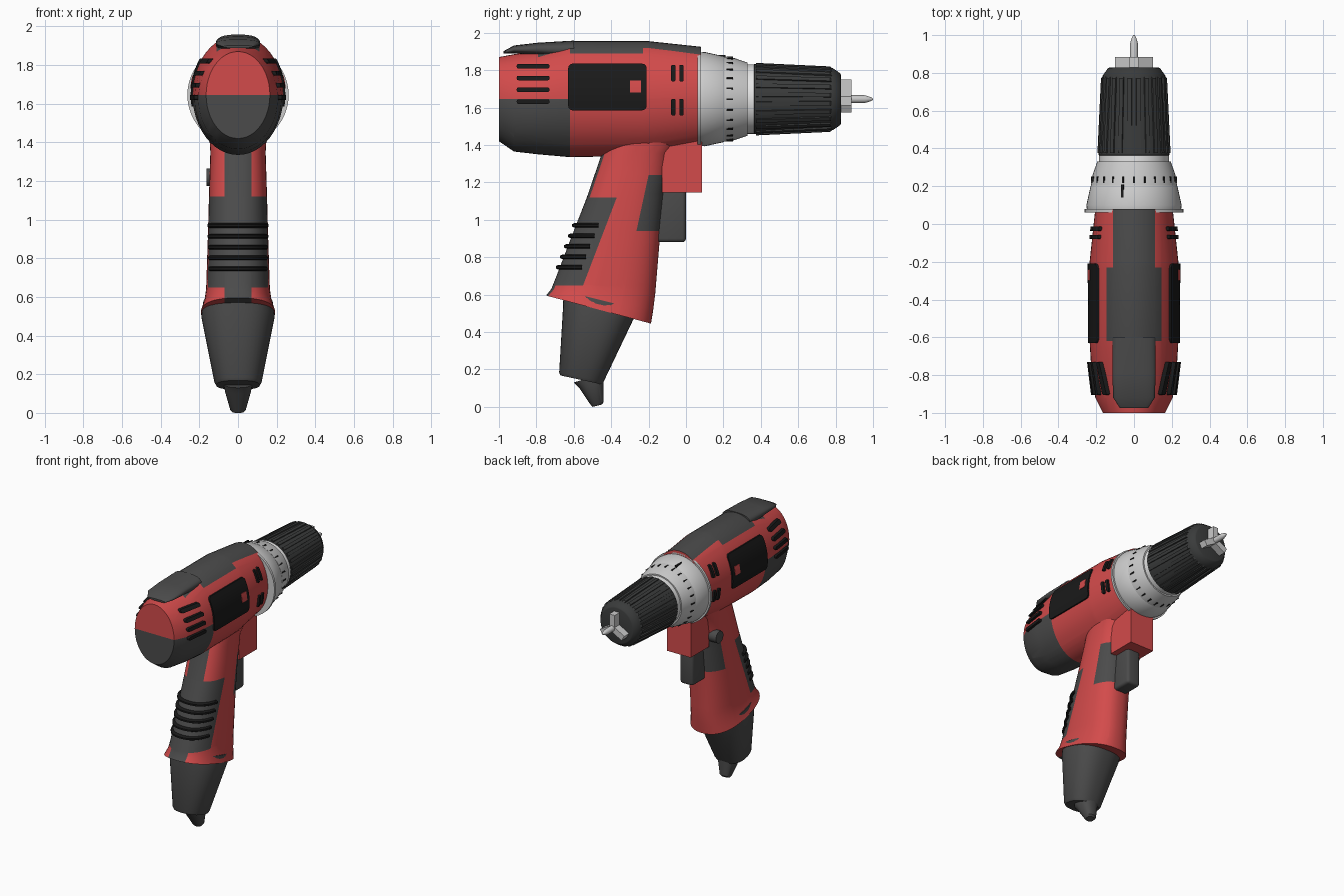
import bpy, bmesh, math
from mathutils import Vector, Matrix

cube = bpy.data.objects.get("Cube")
if cube:
    bpy.data.objects.remove(cube, do_unlink=True)


def material(name, r, g, b):
    m = bpy.data.materials.new(name)
    m.use_nodes = True
    m.diffuse_color = (r, g, b, 1)
    m.node_tree.nodes["Principled BSDF"].inputs["Base Color"].default_value = (r, g, b, 1)
    return m


RED = material("red", .65, .07, .07)
GREY = material("dark grey", .07, .07, .07)
CHUCK = material("charcoal", .042, .044, .044)
BLACK = material("black", .01, .01, .01)
LIGHT = material("light grey", .6, .6, .6)
WHITE = material("white", .95, .95, .95)
AXIS = 1.645  # height of the barrel axis


def finish(bm, name, *mats, angle=35):
    bmesh.ops.recalc_face_normals(bm, faces=bm.faces)
    mesh = bpy.data.meshes.new(name)
    bm.to_mesh(mesh)
    bm.free()
    for m in mats:
        mesh.materials.append(m)
    ob = bpy.data.objects.new(name, mesh)
    bpy.context.scene.collection.objects.link(ob)
    bpy.ops.object.select_all(action='DESELECT')
    ob.select_set(True)
    bpy.context.view_layer.objects.active = ob
    bpy.ops.object.shade_smooth_by_angle(angle=math.radians(angle))
    return ob


def ring(center, u, v, n=48, power=2.0):
    """Superellipse with half axes u and v."""
    pts = []
    for i in range(n):
        c, s = math.cos(math.tau * i / n), math.sin(math.tau * i / n)
        f = (abs(c) ** power + abs(s) ** power) ** (-1 / power)
        pts.append(Vector(center) + Vector(u) * c * f + Vector(v) * s * f)
    return pts


def loft(rings):
    bm = bmesh.new()
    rows = [[bm.verts.new(p) for p in r] for r in rings]
    for a, b in zip(rows, rows[1:]):
        for i in range(len(a)):
            j = (i + 1) % len(a)
            bm.faces.new((a[i], a[j], b[j], b[i]))
    bm.faces.new(rows[0])
    bm.faces.new(rows[-1])
    return bm


def cut(bm, co, no, clear=False):
    geom = bm.verts[:] + bm.edges[:] + bm.faces[:]
    bmesh.ops.bisect_plane(bm, geom=geom, plane_co=co, plane_no=no, clear_outer=clear)


def turned(name, mat, profile, n=48):
    rings = [ring((0, y, AXIS), (r, 0, 0), (0, 0, r), n) for y, r in profile]
    return finish(loft(rings), name, mat)


def tilted(back, front, hw, power=2.4):
    """Ring across a handle, from a back point to a front point (y, z)."""
    b, f = Vector((0, *back)), Vector((0, *front))
    return ring((b + f) / 2, (hw, 0, 0), (f - b) / 2, power=power)


def box(name, mat, size, loc, bevel=0.0, rot=None):
    bm = bmesh.new()
    bmesh.ops.create_cube(bm, size=1)
    bmesh.ops.scale(bm, vec=size, verts=bm.verts)
    if bevel:
        bmesh.ops.bevel(bm, geom=bm.edges[:], offset=bevel, segments=3, profile=.5, affect='EDGES')
    bmesh.ops.translate(bm, vec=loc, verts=bm.verts)
    if rot is not None:  # swing around the barrel axis
        bmesh.ops.rotate(bm, cent=(0, 0, AXIS), matrix=Matrix.Rotation(rot, 3, 'Y'), verts=bm.verts)
    return finish(bm, name, mat)


# motor housing: y, half width, bottom, top
BODY = [(-1, .165, 1.42, 1.87), (-.92, .205, 1.365, 1.885), (-.79, .225, 1.35, 1.905),
        (-.62, .235, 1.335, 1.955), (-.2, .235, 1.342, 1.955), (.08, .205, 1.39, 1.925)]
bm = loft([ring((0, y, (lo + hi) / 2), (a, 0, 0), (0, 0, (hi - lo) / 2)) for y, a, lo, hi in BODY])
cut(bm, (0, 0, AXIS), (0, 0, 1))
cut(bm, (0, -.23, 0), (0, 1, 0))
for x in (-.145, -.11, .11, .145):
    cut(bm, (x, 0, 0), (1, 0, 0))
for f in bm.faces:
    c = f.calc_center_median()
    strip = .145 if -.62 < c.y < -.23 else .11
    top = c.z > AXIS and abs(c.x) < strip and -.79 < c.y < .079
    f.material_index = int(top or (c.z < AXIS and c.y < -.62))
finish(bm, "motor_housing", RED, GREY)

# raised top strip reaching over the rear
STRIP = [(-.6, .115, 1.86, 1.958), (-.79, .115, 1.88, 1.947), (-.92, .11, 1.89, 1.932), (-.975, .075, 1.888, 1.902)]
finish(loft([ring((0, y, (lo + hi) / 2), (w, 0, 0), (0, 0, (hi - lo) / 2), 32, 2.6)
             for y, w, lo, hi in STRIP]), "top_strip", GREY)


def body_x(y, z):
    for p, q in zip(BODY, BODY[1:]):
        if y <= q[0]:
            break
    t = (y - p[0]) / (q[0] - p[0])
    a, lo, hi = [p[i] + (q[i] - p[i]) * t for i in (1, 2, 3)]
    return a * math.sqrt(max(0, 1 - ((2 * z - lo - hi) / (hi - lo)) ** 2))


def patch(name, mat, y0, y1, z0, z1, off, radius):
    """Rounded plate wrapped on both flanks of the housing."""
    for side, word in ((1, "left"), (-1, "right")):
        bm = bmesh.new()
        bm.faces.new([bm.verts.new((0, y, z)) for y, z in ((y0, z0), (y1, z0), (y1, z1), (y0, z1))])
        bmesh.ops.bevel(bm, geom=bm.verts[:], offset=radius, segments=4, profile=.5, affect='VERTICES')
        for i in range(1, 8):
            cut(bm, (0, 0, z0 + (z1 - z0) * i / 8), (0, 0, 1))
        ext = bmesh.ops.extrude_face_region(bm, geom=bm.faces[:])["geom"]
        outer = {v for v in ext if isinstance(v, bmesh.types.BMVert)}
        for v in bm.verts:
            v.co.x = side * (body_x(v.co.y, v.co.z) + (off if v in outer else -.015))
        finish(bm, f"{name}_{word}", mat)


# flank details
patch("side_panel", BLACK, -.63, -.21, 1.585, 1.835, .01, .025)
patch("panel_window", RED, -.3, -.24, 1.68, 1.745, .013, .004)
for i in range(4):
    z = 1.632 + .063 * i
    patch(f"rear_vent_{i}", BLACK, -.905, -.73, z - .012, z + .012, .02, .009)
for i, y in enumerate((-.068, -.025)):
    for j, z in enumerate((1.6, 1.782)):
        patch(f"front_slot_{i}_{j}", BLACK, y - .011, y + .011, z - .042, z + .046, .015, .006)

# torque collar with tick marks
turned("collar_flange", LIGHT, [(.062, .262), (.08, .262)])
turned("collar_base", LIGHT, [(.08, .25), (.1, .252), (.2, .23), (.212, .222)])
turned("collar_dial", LIGHT, [(.205, .228), (.26, .219), (.33, .195)])
turned("neck_ring", WHITE, [(.32, .185), (.365, .185)])
for i in range(24):
    box(f"collar_tick_{i}", BLACK, (.009, .035, .012), (0, .235, AXIS + .221), rot=math.tau * i / 24)
box("collar_pointer", BLACK, (.012, .08, .02), (0, .17, AXIS + .233), rot=-.26)

# ribbed chuck
turned("chuck", CHUCK, [(.36, .178), (.365, .187), (.4, .187), (.77, .166), (.785, .166), (.825, .138), (.828, .13)])
for i in range(24):
    a = math.tau * (i + .5) / 24
    bm = loft([[Vector((x, y, AXIS + r + h)) for x, h in ((-.014, -.03), (.014, -.03), (.011, .008), (-.011, .008))]
               for y, r in ((.375, .186), (.77, .167), (.79, .15))])
    bmesh.ops.rotate(bm, cent=(0, 0, AXIS), matrix=Matrix.Rotation(a, 3, 'Y'), verts=bm.verts)
    finish(bm, f"chuck_rib_{i}", CHUCK)

# jaws and driver bit
for i in range(3):
    box(f"jaw_{i}", LIGHT, (.045, .08, .095), (0, .845, AXIS + .057), rot=math.tau * i / 3)
turned("driver_bit", LIGHT, [(.8, .021), (.955, .021), (.985, .012), (1, .004)], 16)

# handle, painted by regions
bm = loft([tilted((-.42, 1.45), (.0, 1.45), .15), tilted((-.455, 1.34), (-.075, 1.36), .143),
           tilted((-.53, 1.12), (-.115, 1.14), .15), tilted((-.608, .92), (-.14, .9), .156),
           tilted((-.7, .68), (-.165, .6), .165), tilted((-.72, .63), (-.175, .52), .174),
           tilted((-.748, .595), (-.187, .445), .192)])
grip_co, grip_no = Vector((0, -.37, 1.12)), Vector((0, .47, -.18))
front_co, front_no = Vector((0, -.2, 1.24)), Vector((0, .3, -.065))
for z in (.65, .94, 1.12, 1.24):
    cut(bm, (0, 0, z), (0, 0, 1))
for x in (-.07, .07):
    cut(bm, (x, 0, 0), (1, 0, 0))
cut(bm, grip_co, grip_no)
cut(bm, front_co, front_no)
for f in bm.faces:
    c = f.calc_center_median()
    behind = (c - grip_co).dot(grip_no) < 0
    grip = behind and (.65 < c.z < 1.12 or abs(c.x) < .07)
    f.material_index = int(grip or ((c - front_co).dot(front_no) > 0 and .94 < c.z < 1.24))
finish(bm, "handle", RED, GREY)

# grip ridges wrapping the back of the handle
for i in range(5):
    z = .97 - .056 * i
    back = -.53 + (z - 1.12) * .39
    bm = loft([tilted((back - o, z + h), (-.14, z + h), .157 + o * .5)
               for h, o in ((-.012, .008), (-.006, .02), (.006, .02), (.012, .008))])
    cut(bm, (0, back + .12, 0), (0, 1, 0), clear=True)
    bmesh.ops.holes_fill(bm, edges=bm.edges[:])
    finish(bm, f"grip_ridge_{i}", BLACK)

# battery and its tip
finish(loft([tilted((-.655, .62), (-.25, .52), .18), tilted((-.657, .54), (-.285, .46), .19),
             tilted((-.678, .185), (-.44, .135), .122), tilted((-.672, .168), (-.45, .12), .112)]),
       "battery", GREY)
finish(loft([tilted((-.6, .13), (-.44, .18), .075), tilted((-.57, .1), (-.44, .13), .068),
             tilted((-.508, .008), (-.44, .025), .04), tilted((-.5, 0), (-.45, .012), .03)]),
       "battery_tip", GREY)

# trigger, its block and the direction button
box("trigger_block", RED, (.2, .215, .29), (0, -.022, 1.29))
box("trigger", GREY, (.11, .16, .33), (0, -.08, 1.045), .02)
bm = bmesh.new()
bmesh.ops.create_cone(bm, cap_ends=True, segments=24, radius1=.045, radius2=.045, depth=.08,
                      matrix=Matrix.Translation((-.123, -.17, 1.22)) @ Matrix.Rotation(math.pi / 2, 4, 'Y'))
finish(bm, "direction_button", GREY)
